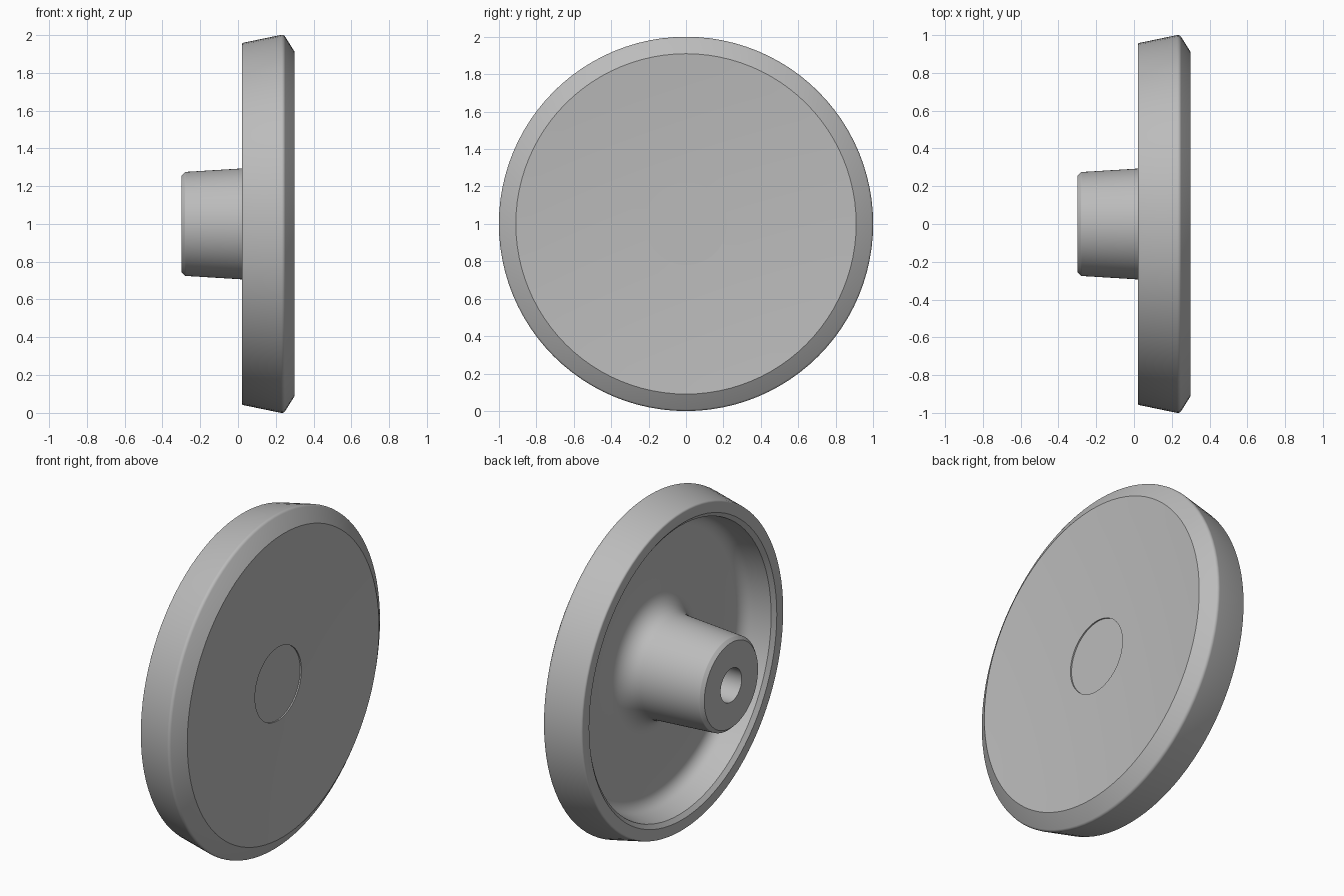
import bpy, bmesh, math
from mathutils import Vector, Matrix

cube = bpy.data.objects.get("Cube")
if cube:
    bpy.data.objects.remove(cube, do_unlink=True)

SEGMENTS = 96
CAP_R, FACE_R, FACE_X, DISH = 0.22, 0.91, 0.30, 0.035

grey = bpy.data.materials.new("plain grey")
grey.use_nodes = True
colour = (0.5, 0.5, 0.5, 1)
grey.diffuse_color = colour
grey.node_tree.nodes["Principled BSDF"].inputs["Base Color"].default_value = colour


def rounded(points, steps=6):
    """Profile of (x, radius, fillet) corners with each fillet turned into an arc."""
    out = []
    for i, (x, r, f) in enumerate(points):
        p = Vector((x, r))
        if f == 0:
            out.append(p)
            continue
        a = (Vector(points[i - 1][:2]) - p).normalized()
        b = (Vector(points[i + 1][:2]) - p).normalized()
        half = a.angle(b) / 2
        centre = p + (a + b).normalized() * f / math.sin(half)
        start = p + a * f / math.tan(half) - centre
        end = p + b * f / math.tan(half) - centre
        sweep = start.angle_signed(end)
        for k in range(steps + 1):
            out.append(centre + Matrix.Rotation(-sweep * k / steps, 2) @ start)
    return out


def lathe(name, profile):
    """Spin a profile about the horizontal axle, which lies at height 1."""
    bm = bmesh.new()
    verts = [bm.verts.new((p.x, 0, p.y)) for p in profile]
    edges = [bm.edges.new(pair) for pair in zip(verts, verts[1:])]
    bmesh.ops.spin(bm, geom=verts + edges, cent=(0, 0, 0), axis=(1, 0, 0),
                   angle=math.tau, steps=SEGMENTS, use_duplicate=False)
    bmesh.ops.remove_doubles(bm, verts=bm.verts, dist=0.0002)
    bmesh.ops.recalc_face_normals(bm, faces=bm.faces)
    mesh = bpy.data.meshes.new(name)
    bm.to_mesh(mesh)
    bm.free()
    mesh.materials.append(grey)
    obj = bpy.data.objects.new(name, mesh)
    obj.location.z = 1
    bpy.context.collection.objects.link(obj)
    bpy.ops.object.select_all(action="DESELECT")
    obj.select_set(True)
    bpy.context.view_layer.objects.active = obj
    bpy.ops.object.shade_smooth_by_angle(angle=math.radians(30))
    return obj


# Bore, hub, web and rim, from the axle outwards
back = rounded([
    (0.16, 0, 0), (0.16, 0.10, 0), (-0.30, 0.10, 0),
    (-0.30, 0.255, 0), (-0.28, 0.275, 0.01),
    (0.21, 0.305, 0.12), (0.21, 0.83, 0.08),
    (0.04, 0.865, 0), (0.02, 0.89, 0),
    (0.02, 0.957, 0.012), (0.242, 1.003, 0.02),
    (FACE_X, FACE_R, 0),
])

# Shallow dished face, ending in a slightly sunken centre disc
dish = []
for k in range(1, 9):
    r = FACE_R + (CAP_R - FACE_R) * k / 8
    dish.append(Vector((FACE_X - DISH * (1 - (r / FACE_R) ** 2), r)))
sunken = dish[-1].x - 0.008
cap = [Vector((sunken, CAP_R)), Vector((sunken, 0))]

lathe("handwheel", back + dish + cap)
